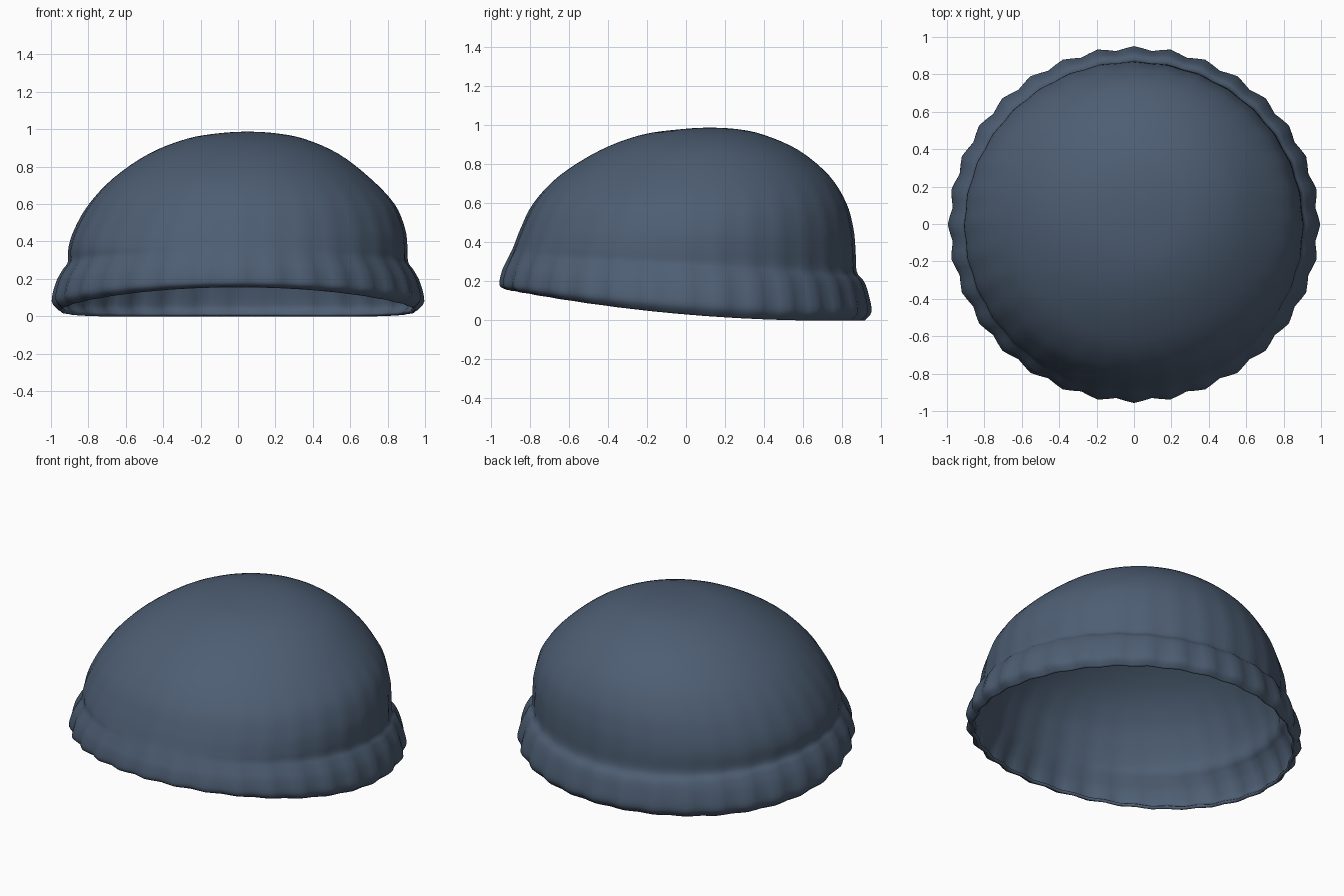
import bpy
import bmesh
from math import sin, cos, tau

default_cube = bpy.data.objects.get("Cube")
if default_cube:
    bpy.data.objects.remove(default_cube, do_unlink=True)

SEGMENTS = 128
RIBS = 32
STEPS = 4

# Control rings from the lip to the crown:
# centre x, half width, front y, back y, front z, side z, back z, rib depth
BAND = [
    (0, .95, -.91, .91, .155, .03, 0, .006),
    (0, .985, -.945, .94, .18, .08, .045, .011),
    (0, .965, -.935, .925, .25, .18, .14, .009),
    (0, .93, -.915, .905, .3, .25, .2, .007),
    (0, .905, -.895, .87, .345, .29, .25, .005),
]
DOME = [
    (0, .903, -.88, .866, .38, .37, .36, .003),
    (.01, .88, -.845, .855, .47, .47, .47, .003),
    (.02, .815, -.78, .82, .6, .6, .6, .002),
    (.02, .685, -.65, .735, .74, .74, .74, 0),
    (.03, .505, -.443, .58, .87, .87, .87, 0),
    (.04, .31, -.23, .4, .95, .95, .95, 0),
    (.05, .14, -.02, .26, .98, .98, .98, 0),
    (.05, 0, .12, .12, .988, .988, .988, 0),
]


def spline(a, b, c, d, t):
    """Smooth curve from b to c."""
    return (2 * b + (c - a) * t + (2 * a - 5 * b + 4 * c - d) * t ** 2
            + (3 * b - a - 3 * c + d) * t ** 3) / 2


def refine(rings):
    """Insert smooth in-between rings."""
    result = []
    last = len(rings) - 1
    for i in range(last):
        near = [rings[max(0, min(last, i + k))] for k in (-1, 0, 1, 2)]
        for step in range(STEPS):
            t = step / STEPS
            result.append([spline(*values, t) for values in zip(*near)])
    return result


def ring_point(ring, angle):
    cx, width, front, back, z_front, z_side, z_back, depth = ring
    c, s = cos(angle), sin(angle)
    rib = depth * cos(RIBS * angle)
    x = cx + (width + rib) * c
    y = (front + back) / 2 + ((back - front) / 2 + rib) * s
    slope = (z_back - z_front) / 2
    bend = (z_back + z_front) / 2 - z_side
    return x, y, z_side + slope * s + bend * s * s


# Cap shell with its flared ribbed band
bm = bmesh.new()
loops = []
for ring in refine(BAND + DOME):
    loops.append([bm.verts.new(ring_point(ring, tau * i / SEGMENTS))
                  for i in range(SEGMENTS)])
crown = bm.verts.new(ring_point(DOME[-1], 0))
for i in range(SEGMENTS):
    j = (i + 1) % SEGMENTS
    for low, high in zip(loops, loops[1:]):
        bm.faces.new((low[i], low[j], high[j], high[i]))
    bm.faces.new((loops[-1][i], loops[-1][j], crown))
for face in bm.faces:
    face.smooth = True
mesh = bpy.data.meshes.new("knit_cap")
bm.to_mesh(mesh)
bm.free()
cap = bpy.data.objects.new("knit_cap", mesh)
bpy.context.collection.objects.link(cap)

# Fabric colour
fabric = bpy.data.materials.new("slate_blue_fabric")
fabric.use_nodes = True
colour = (.075, .112, .172, 1)
fabric.diffuse_color = colour
shader = fabric.node_tree.nodes["Principled BSDF"]
shader.inputs["Base Color"].default_value = colour
shader.inputs["Roughness"].default_value = .9
mesh.materials.append(fabric)

# Fabric thickness, added inward
thickness = cap.modifiers.new("fabric_thickness", "SOLIDIFY")
thickness.thickness = .018
thickness.offset = -1
